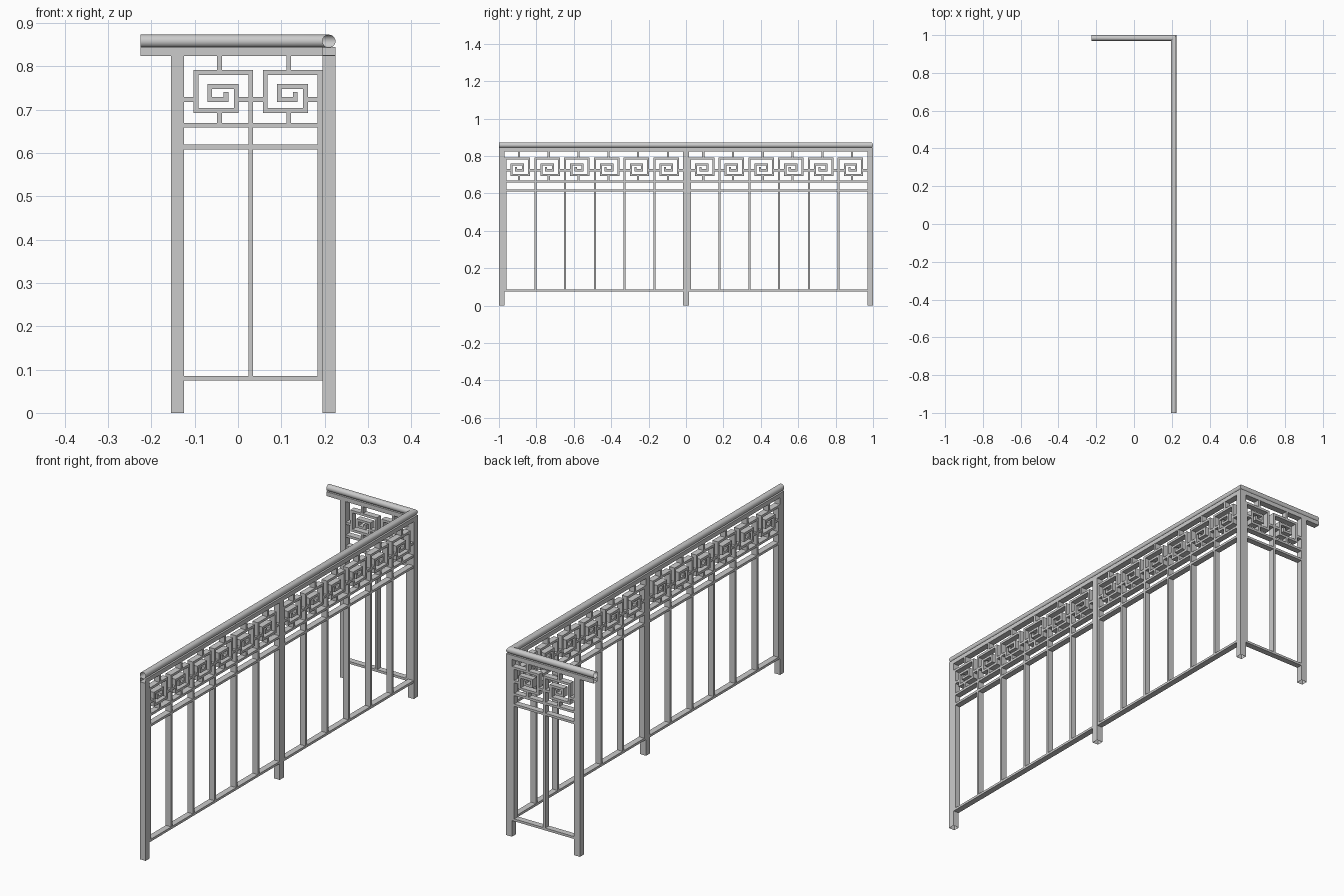
import bpy, bmesh, math
from mathutils import Vector

if "Cube" in bpy.data.objects:
    bpy.data.objects.remove(bpy.data.objects["Cube"])

X, Y = 0.21, 0.985      # centre lines of the long and short runs
POST = 0.03
W, D = 0.011, 0.028     # bar face width and depth


def finish(name, bm, smooth=False):
    bmesh.ops.recalc_face_normals(bm, faces=bm.faces)
    me = bpy.data.meshes.new(name)
    bm.to_mesh(me)
    bm.free()
    for p in me.polygons:
        p.use_smooth = smooth
    ob = bpy.data.objects.new(name, me)
    bpy.context.collection.objects.link(ob)
    return ob


def ribbon(bm, pts, origin, direction):
    """Mitred flat bar following (u, z) points in the plane of a panel."""
    v = [Vector(p) for p in pts]
    seg = [(b - a).normalized() for a, b in zip(v, v[1:])]
    nrm = [Vector((-s.y, s.x)) for s in seg]
    off = [nrm[0]] + [a + b for a, b in zip(nrm, nrm[1:])] + [nrm[-1]]
    d = Vector((direction[0], direction[1], 0))
    side = Vector((-d.y, d.x, 0)) * D / 2
    o = Vector((origin[0], origin[1], 0))
    rings = []
    for p, n in zip(v, off):
        ring = []
        for s, t in ((1, 1), (1, -1), (-1, -1), (-1, 1)):
            q = p + n * s * W / 2
            ring.append(bm.verts.new(o + d * q.x + Vector((0, 0, q.y)) + side * t))
        rings.append(ring)
    for a, b in zip(rings, rings[1:]):
        for i in range(4):
            j = (i + 1) % 4
            bm.faces.new((a[i], a[j], b[j], b[i]))
    bm.faces.new(rings[0])
    bm.faces.new(rings[-1])


def panel(name, origin, direction, length, cells):
    pitch = length / cells
    # horizontal rails
    bm = bmesh.new()
    for z in (0.08, 0.614, 0.664):
        ribbon(bm, [(0, z), (length, z)], origin, direction)
    finish(name + "_rails", bm)
    # balusters that turn into square spirals, with short connecting stubs
    bm = bmesh.new()
    for i in range(cells):
        u = i * pitch
        r = pitch - W / 2
        path = [(r, 0.08), (r, 0.786), (0.028, 0.786), (0.028, 0.698),
                (0.121, 0.698), (0.121, 0.7535), (0.060, 0.7535),
                (0.060, 0.7235), (0.097, 0.7235), (0.097, 0.741)]
        ribbon(bm, [(u + a, z) for a, z in path], origin, direction)
        m = 0.082
        for stub in ([(m, 0.79), (m, 0.826)], [(m, 0.664), (m, 0.694)],
                     [(0, 0.7235), (0.024, 0.7235)],
                     [(0.125, 0.7235), (r, 0.7235)]):
            ribbon(bm, [(u + a, z) for a, z in stub], origin, direction)
    finish(name + "_spirals", bm)


def sweep(name, profile, smooth):
    """Sweep an (offset, z) profile round the L-shaped path, open ended."""
    bm = bmesh.new()
    rows = []
    for o, z in profile:
        rows.append([bm.verts.new(c) for c in
                     ((-0.225, Y + o, z), (X + o, Y + o, z), (X + o, -1, z))])
    for a, b in zip(rows, rows[1:] + rows[:1]):
        for k in range(2):
            bm.faces.new((a[k], a[k + 1], b[k + 1], b[k]))
    return finish(name, bm, smooth)


# posts, open at the foot
for name, x, y in (("end_post", -0.14, Y), ("corner_post", X, Y),
                   ("middle_post", X, 0), ("front_post", X, -Y)):
    bm = bmesh.new()
    bmesh.ops.create_cube(bm, size=1)
    for v in bm.verts:
        v.co = Vector((x + v.co.x * POST, y + v.co.y * POST, (v.co.z + 0.5) * 0.825))
    low = [f for f in bm.faces if all(v.co.z < 0.01 for v in f.verts)]
    finish(name, bm)
    me = bpy.data.objects[name].data
    bm = bmesh.new()
    bm.from_mesh(me)
    low = [f for f in bm.faces if all(v.co.z < 0.01 for v in f.verts)]
    bmesh.ops.delete(bm, geom=low, context='FACES_ONLY')
    bm.to_mesh(me)
    bm.free()

# infill panels
panel("short_panel", (-0.125, Y), (1, 0), 0.32, 2)
panel("back_bay", (X, 0.97), (0, -1), 0.955, 6)
panel("front_bay", (X, -0.015), (0, -1), 0.955, 6)

# flat top bar and round handrail
sweep("top_bar", [(-0.015, 0.824), (0.015, 0.824), (0.015, 0.844), (-0.015, 0.844)], False)
N = 32
rail = sweep("handrail", [(0.015 * math.cos(2 * math.pi * i / N),
                           0.858 + 0.015 * math.sin(2 * math.pi * i / N)) for i in range(N)], True)
bpy.context.view_layer.objects.active = rail
rail.select_set(True)
bpy.ops.object.shade_smooth_by_angle()
